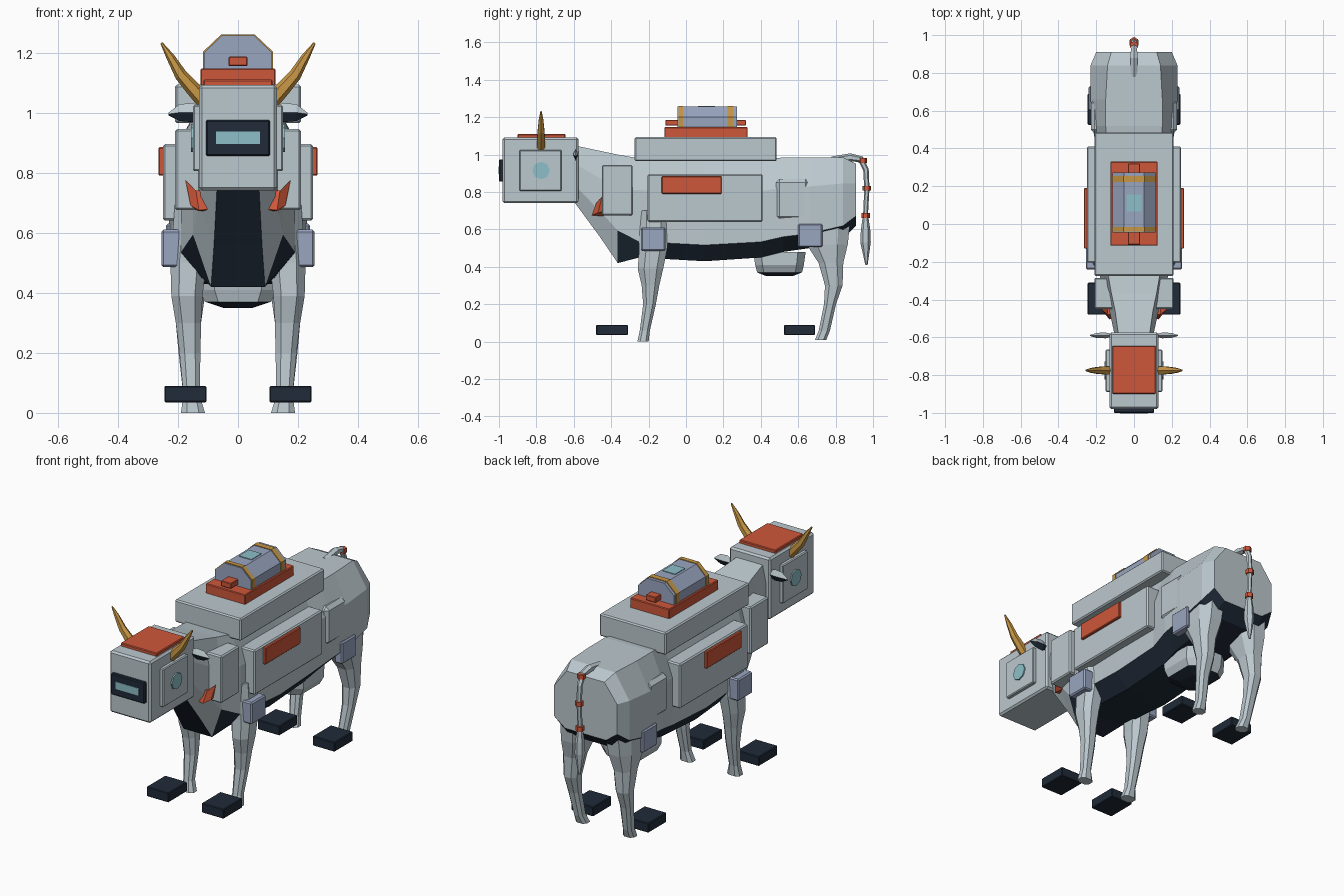
import bpy, bmesh, math
from mathutils import Vector

if "Cube" in bpy.data.objects:
    bpy.data.objects.remove(bpy.data.objects["Cube"])


def material(name, rgb):
    m = bpy.data.materials.new(name)
    m.diffuse_color = (*rgb, 1)
    m.use_nodes = True
    m.node_tree.nodes["Principled BSDF"].inputs["Base Color"].default_value = m.diffuse_color
    return m


GREY = material("pale_grey", (0.50, 0.58, 0.62))
RED = material("orange_red", (0.62, 0.095, 0.042))
DARK = material("dark_navy", (0.014, 0.024, 0.04))
BLUE = material("blue_grey", (0.32, 0.38, 0.53))
GOLD = material("gold", (0.58, 0.31, 0.06))
CYAN = material("cyan", (0.27, 0.52, 0.58))


def finish(name, bm, *mats):
    bmesh.ops.recalc_face_normals(bm, faces=bm.faces)
    me = bpy.data.meshes.new(name)
    bm.to_mesh(me)
    bm.free()
    for m in mats:
        me.materials.append(m)
    ob = bpy.data.objects.new(name, me)
    bpy.context.collection.objects.link(ob)
    return ob


def box(name, x, y, z, mat, bevel=0.007):
    """Bevelled box given as (min, max) ranges."""
    bm = bmesh.new()
    bmesh.ops.create_cube(bm, size=1)
    for v in bm.verts:
        v.co = [(r[0] + r[1]) / 2 + c * (r[1] - r[0]) for r, c in zip((x, y, z), v.co)]
    ob = finish(name, bm, mat)
    if bevel:
        mod = ob.modifiers.new("edge", 'BEVEL')
        mod.width, mod.segments = bevel, 1
    return ob


def pair(name, x, y, z, mat, bevel=0.007):
    """Box and its mirror image on the other side."""
    box(name + "_right", x, y, z, mat, bevel)
    box(name + "_left", (-x[1], -x[0]), y, z, mat, bevel)


def loft(name, rings, *mats, dark_below=None):
    """Skin rings of points; faces turned down past a limit take material 1."""
    bm = bmesh.new()
    vs = [[bm.verts.new(p) for p in ring] for ring in rings]
    n = len(vs[0])
    for a, b in zip(vs, vs[1:]):
        for i in range(n):
            j = (i + 1) % n
            bm.faces.new((a[i], a[j], b[j], b[i]))
    bm.faces.new(vs[0])
    bm.faces.new(vs[-1])
    bmesh.ops.recalc_face_normals(bm, faces=bm.faces)
    if dark_below is not None:
        for f in bm.faces:
            f.normal_update()
            f.material_index = int(f.normal.z < dark_below)
    return finish(name, bm, *mats)


def tube(name, pts, radii, mat, sides=6):
    """Tapering tube along points."""
    pts = [Vector(p) for p in pts]
    rings = []
    for i, (p, r) in enumerate(zip(pts, radii)):
        d = (pts[min(i + 1, len(pts) - 1)] - pts[max(i - 1, 0)]).normalized()
        u = d.cross(Vector((0, 1, 0) if abs(d.x) > 0.2 else (1, 0, 0))).normalized()
        w = d.cross(u)
        rings.append([p + r * (u * math.cos(a) + w * math.sin(a))
                      for a in (2 * math.pi * k / sides for k in range(sides))])
    return loft(name, rings, mat)


# Body: y, bottom, top, bottom / middle / top half widths
stations = [(-0.60, .75, 1.05, .07, .10, .08), (-0.46, .56, 1.02, .08, .13, .10),
            (-0.365, .42, 1.00, .09, .15, .12), (-0.25, .45, .98, .12, .19, .14),
            (0.10, .43, .97, .13, .20, .14), (0.40, .45, .97, .13, .20, .14),
            (0.52, .48, .985, .14, .22, .15), (0.66, .50, .985, .14, .23, .15),
            (0.84, .55, .985, .15, .23, .14), (0.91, .62, .95, .13, .20, .12)]
rings = []
for y, zb, zt, wb, wm, wt in stations:
    h = zt - zb
    half = [(wb, zb), (wm, zb + (.16 if y > -.3 else .3) * h), (wm, zb + .68 * h), (wt, zt)]
    rings.append([(x, y, z) for x, z in half] + [(-x, y, z) for x, z in reversed(half)])
loft("body", rings, GREY, DARK, dark_below=-0.42)

# Udder
loft("udder", [[(sx * w, 0.5 + sy * l, z) for sx, sy in
                ((1, -.7), (1, .7), (.6, 1), (-.6, 1), (-1, .7), (-1, -.7), (-.6, -1), (.6, -1))]
               for z, w, l in ((.48, .13, .14), (.41, .13, .13), (.37, .11, .12), (.35, .05, .07))],
     GREY, DARK, dark_below=-0.5)

# Legs: x, y, z, half width, half length
front = [(.15, -.17, .70, .06, .08), (.165, -.175, .50, .06, .075), (.17, -.19, .39, .052, .068),
         (.165, -.19, .30, .042, .047), (.16, -.195, .20, .035, .034),
         (.155, -.22, .06, .027, .027), (.15, -.23, 0, .04, .03)]
rear = [(.14, .75, .72, .085, .135), (.15, .755, .52, .073, .11), (.16, .775, .42, .054, .066),
        (.165, .79, .30, .042, .047), (.165, .77, .20, .033, .032),
        (.155, .74, .06, .027, .03), (.15, .72, .01, .035, .03)]
for s, side in ((1, "right"), (-1, "left")):
    for name, leg in (("front_leg", front), ("rear_leg", rear)):
        loft(f"{name}_{side}", [[(s * (x + rx * cx), y + ry * cy, z) for cx, cy in
             ((1, -.5), (1, .5), (.5, 1), (-.5, 1), (-1, .5), (-1, -.5), (-.5, -1), (.5, -1))]
             for x, y, z, rx, ry in leg], GREY)
    # Horns
    tube(f"horn_{side}", [(s * .115, -.775, 1.04), (s * .15, -.775, 1.08), (s * .19, -.775, 1.125),
                          (s * .225, -.775, 1.185), (s * .255, -.775, 1.232)],
         [.026, .025, .021, .014, .004], GOLD)
    # Ears: flat leaves with a dark underside
    loft(f"ear_{side}", [[(s * x, -.59 - t, zc), (s * x, -.59, zc + h), (s * x, -.59 + t, zc),
                          (s * x, -.59, zc - h)]
                         for x, zc, h, t in ((.11, 1.0, .012, .006), (.15, 1.0, .032, .015),
                                             (.195, 1.0, .028, .014), (.232, .995, .004, .003))],
         GREY, DARK, dark_below=-0.3)
    # Collar chunks
    loft(f"collar_{side}", [[(s * x, y, z) for x, y, z in ring] for ring in (
        ((.07, -.49, .68), (.07, -.47, .75), (.07, -.42, .74), (.07, -.42, .67)),
        ((.13, -.505, .675), (.14, -.48, .74), (.14, -.42, .74), (.13, -.42, .67)),
        ((.158, -.47, .69), (.175, -.45, .775), (.175, -.42, .775), (.158, -.42, .70)))], RED)
    # Cheek lamps
    tube(f"cheek_lamp_{side}", [(s * .14, -.775, .915), (s * .157, -.775, .915)],
         [.047, .047], CYAN, 8)

# Feet
pair("front_foot", (.105, .245), (-.48, -.31), (.035, .09), DARK, .004)
pair("rear_foot", (.105, .245), (.525, .69), (.035, .09), DARK, .004)

# Armour plates
pair("shoulder_block", (.06, .21), (-.45, -.285), (.675, .945), GREY)
pair("side_pannier", (.15, .25), (-.205, .41), (.64, .895), GREY)
pair("side_badge", (.24, .265), (-.13, .19), (.79, .885), RED, .004)
pair("hip_plate", (.15, .228), (.48, .66), (.65, .87), GREY, .02)
pair("front_knee_plate", (.19, .255), (-.24, -.11), (.485, .61), BLUE)
pair("rear_knee_plate", (.19, .24), (.60, .73), (.505, .63), BLUE)

# Head
box("head", (-.13, .13), (-.98, -.575), (.74, 1.092), GREY, .01)
box("head_cap", (-.115, .115), (-.9, -.645), (1.08, 1.11), RED, .004)
pair("cheek_panel", (.12, .15), (-.89, -.665), (.805, 1.025), GREY, .005)
box("visor", (-.107, .107), (-1.0, -.97), (.855, .975), DARK, .005)
box("visor_light", (-.073, .073), (-1.003, -.99), (.895, .937), CYAN, 0)

# Back load
box("saddle_block", (-.21, .21), (-.275, .485), (.965, 1.093), GREY)
box("load_base", (-.125, .125), (-.115, .33), (1.085, 1.147), RED, .004)


def arch(name, y0, y1, grow, mat):
    prof = [(.113, 1.14), (.113, 1.2), (.054, 1.256), (-.054, 1.256), (-.113, 1.2), (-.113, 1.14)]
    k = 1 + grow
    loft(name, [[(x * k, y, 1.14 + (z - 1.14) * k) for x, z in prof] for y in (y0, y1)], mat)


arch("canister", -.045, .272, 0, BLUE)
arch("canister_front_band", -.04, -.015, .035, GOLD)
arch("canister_rear_band", .222, .255, .035, GOLD)
box("canister_window", (-.04, .04), (.065, .155), (1.25, 1.26), CYAN, 0)
box("front_handle", (-.032, .032), (-.11, -.04), (1.155, 1.186), RED, .003)
box("rear_handle", (-.032, .032), (.265, .32), (1.155, 1.186), RED, .003)

# Tail with tuft and rings
tube("tail", [(0, .78, .97), (0, .88, .985), (0, .935, .975), (0, .962, .92), (0, .967, .82),
              (0, .96, .68), (0, .96, .60), (0, .96, .53), (0, .965, .41)],
     [.02, .022, .018, .015, .014, .013, .025, .028, .006], GREY)
for i, (y, z) in enumerate(((.945, .968), (.967, .82), (.96, .675))):
    tube(f"tail_ring_{i}", [(0, y, z - .013), (0, y, z + .013)], [.023, .023], RED)
